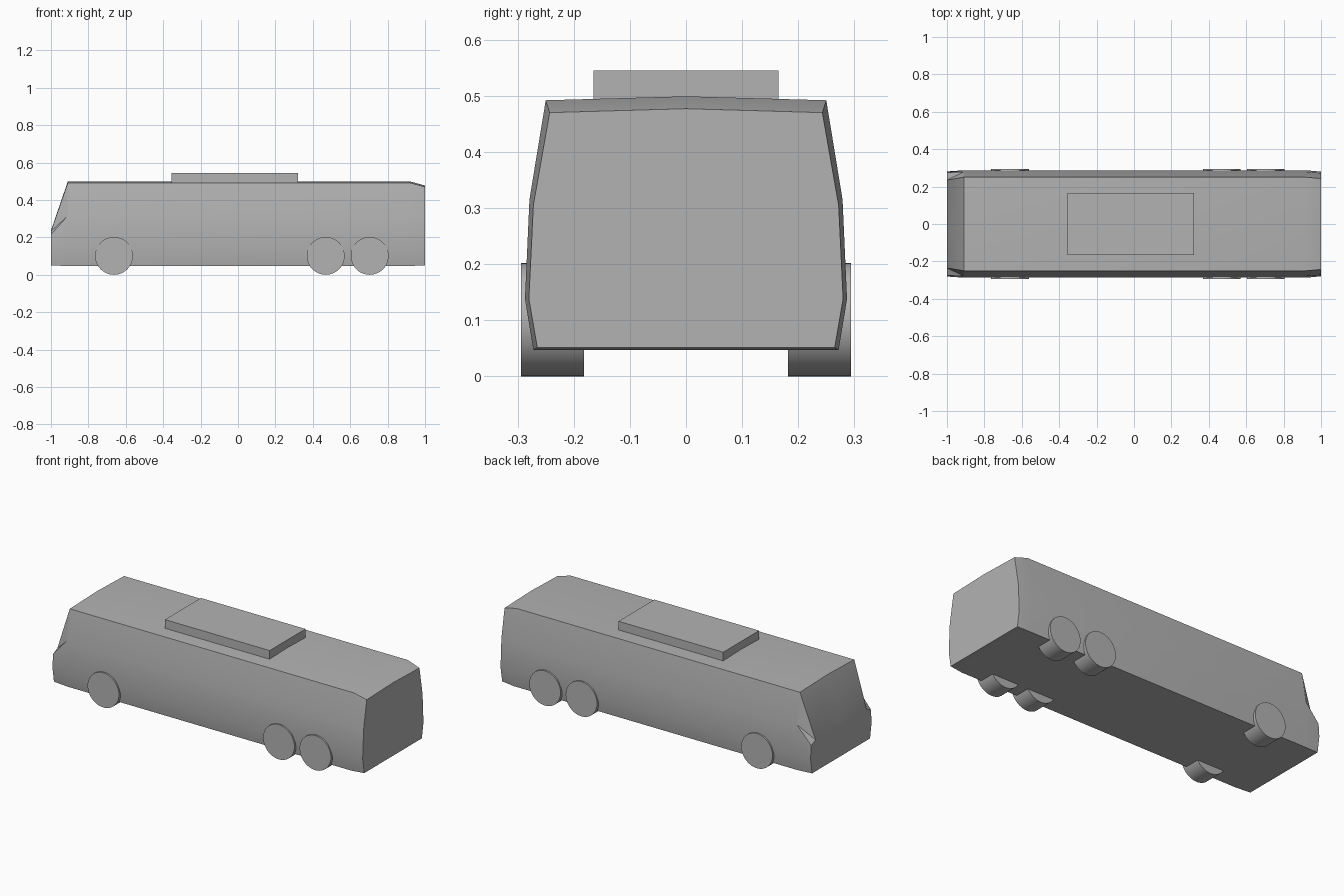
import bpy, bmesh, math

cube = bpy.data.objects.get("Cube")
if cube:
    bpy.data.objects.remove(cube, do_unlink=True)

grey = bpy.data.materials.new("plain_grey")
grey.use_nodes = True
colour = (0.45, 0.45, 0.45, 1)
grey.diffuse_color = colour
grey.node_tree.nodes["Principled BSDF"].inputs["Base Color"].default_value = colour


def finish(obj, name, smooth=True):
    obj.name = name
    obj.data.materials.append(grey)
    bpy.ops.object.select_all(action='DESELECT')
    obj.select_set(True)
    bpy.context.view_layer.objects.active = obj
    if smooth:
        bpy.ops.object.shade_smooth_by_angle(angle=math.radians(30))


# Body: half sections (y, z) from sill to roof centre, lofted along x
middle = [(0.272, 0.047), (0.287, 0.138), (0.279, 0.315), (0.25, 0.492), (0, 0.499)]
nose = [(0.267, 0.05), (0.281, 0.138), (0.275, 0.215), (0.235, 0.233), (0, 0.237)]
tail = [(0.265, 0.051), (0.28, 0.138), (0.272, 0.305), (0.243, 0.47), (0, 0.477)]
stations = [(-1, nose), (-0.91, middle), (0.92, middle), (1, tail)]

bm = bmesh.new()
rings = []
for x, half in stations:
    ring = half + [(-y, z) for y, z in reversed(half[:-1])]
    rings.append([bm.verts.new((x, y, z)) for y, z in ring])
count = len(rings[0])
for s, (a, b) in enumerate(zip(rings, rings[1:])):
    for i in range(count):
        j = (i + 1) % count
        # Folded corners beside the windscreen
        if s == 0 and i == 2:
            bm.faces.new((a[i], a[j], b[i]))
            bm.faces.new((a[j], b[j], b[i]))
        elif s == 0 and i == count - 4:
            bm.faces.new((a[i], a[j], b[j]))
            bm.faces.new((a[i], b[j], b[i]))
        else:
            bm.faces.new((a[i], a[j], b[j], b[i]))
bm.faces.new(rings[0])
bm.faces.new(rings[-1])
bmesh.ops.recalc_face_normals(bm, faces=bm.faces)
mesh = bpy.data.meshes.new("body")
bm.to_mesh(mesh)
bm.free()
body = bpy.data.objects.new("body", mesh)
bpy.context.collection.objects.link(body)
finish(body, "body")

# Roof unit
bpy.ops.mesh.primitive_cube_add(size=1, location=(-0.018, 0, 0.515))
unit = bpy.context.object
unit.scale = (0.675, 0.33, 0.06)
finish(unit, "roof_unit", smooth=False)

# Wheels: one front axle and two rear axles
axles = {"front": -0.663, "middle": 0.469, "rear": 0.704}
for axle, x in axles.items():
    for side, sign in (("back", 1), ("near", -1)):
        bpy.ops.mesh.primitive_cylinder_add(
            vertices=48, radius=0.101, depth=0.112,
            location=(x, sign * 0.238, 0.101), rotation=(math.pi / 2, 0, 0))
        finish(bpy.context.object, f"{axle}_wheel_{side}")
